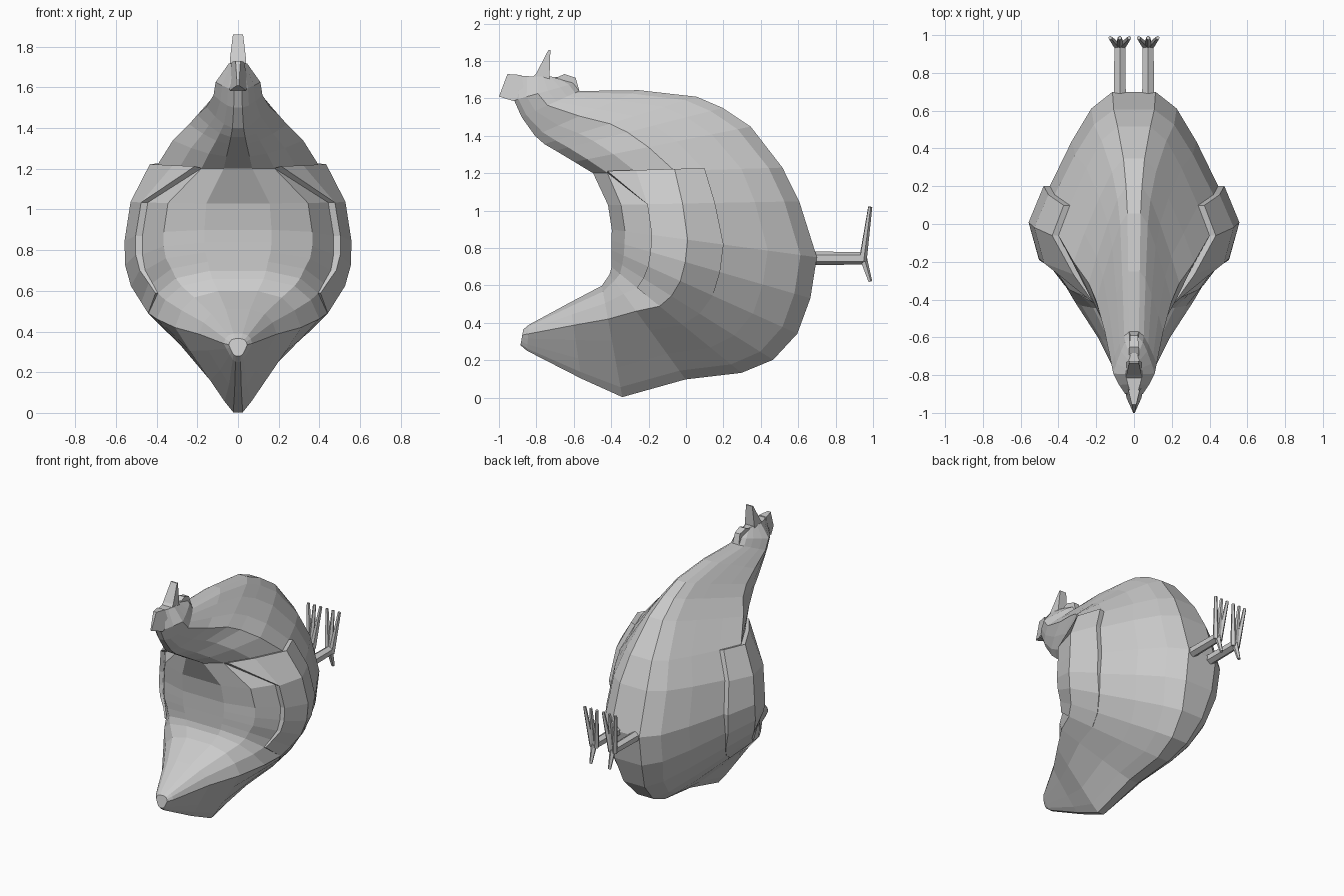
import bpy, bmesh
from math import sin, cos, radians
from mathutils import Vector

if "Cube" in bpy.data.objects:
    bpy.data.objects.remove(bpy.data.objects["Cube"])


def finish(bm, name):
    bmesh.ops.recalc_face_normals(bm, faces=bm.faces[:])
    me = bpy.data.meshes.new(name)
    bm.to_mesh(me)
    bm.free()
    ob = bpy.data.objects.new(name, me)
    bpy.context.collection.objects.link(ob)
    return ob


def slab(name, pts):
    """Side profile of (y, z, half width) points, closed left to right."""
    bm = bmesh.new()
    a = [bm.verts.new((w, y, z)) for y, z, w in pts]
    b = [bm.verts.new((-w, y, z)) for y, z, w in pts]
    bm.faces.new(a)
    bm.faces.new(b[::-1])
    for i in range(len(pts)):
        j = (i + 1) % len(pts)
        bm.faces.new((a[i], b[i], b[j], a[j]))
    return finish(bm, name)


def rod(bm, p, q, r1, r2, sides):
    """Tapered rod between two points."""
    p, q = Vector(p), Vector(q)
    rot = (q - p).to_track_quat('Z', 'Y').to_matrix().to_4x4()
    rot.translation = (p + q) / 2
    bmesh.ops.create_cone(bm, cap_ends=True, segments=sides, radius1=r1,
                          radius2=r2, depth=(q - p).length, matrix=rot)


# Body cross-sections, tail to head:
# back y, z, belly y, z, half width, widest fraction, belly taper
SECTIONS = [
    (-.87, .365, -.885, .28, .045, .35, .4),
    (-.84, .39, -.85, .25, .07, .35, .6),
    (-.62, .51, -.56, .10, .19, .3, .8),
    (-.45, .60, -.34, 0, .31, .3, .83),
    (-.41, .66, 0, .095, .40, .35, .8),
    (-.40, .70, .30, .13, .44, .37, .78),
    (-.40, .745, .47, .20, .47, .37, .7),
    (-.40, .79, .60, .34, .51, .37, .62),
    (-.40, .84, .67, .53, .525, .37, .52),
    (-.40, .90, .705, .75, .525, .37, .5),
    (-.42, 1.03, .61, 1.05, .495, .39, .5),
    (-.50, 1.20, .52, 1.23, .40, .43, .5),
    (-.60, 1.26, .35, 1.45, .32, .42, .6),
    (-.70, 1.32, .20, 1.55, .24, .43, .6),
    (-.76, 1.355, .06, 1.61, .20, .43, .6),
    (-.81, 1.40, -.25, 1.645, .155, .43, .55),
    (-.88, 1.50, -.57, 1.64, .12, .45, .5),
    (-.92, 1.59, -.60, 1.68, .11, .40, .5),
    (-.91, 1.72, -.68, 1.715, .045, .5, .5),
]
HALF = [7, 35, 62, 90, 106, 128, 150, 173]
ANGLES = HALF + [360 - a for a in reversed(HALF)]
N = len(ANGLES)

bm = bmesh.new()
rings = []
for n, (by, bz, ky, kz, w, m, q) in enumerate(SECTIONS):
    ring = []
    for a in ANGLES:
        u, v = -cos(radians(a)), sin(radians(a))
        f = m + u * ((1 - m) if u > 0 else m)
        if u > 0:
            x = w * (1 - q * u) * abs(v) ** .4
        else:
            x = w * (1 + (.5 if n > 10 else .1) * u) * abs(v) ** .5
        x = x if v > 0 else -x
        ring.append(bm.verts.new((x, by + (ky - by) * f, bz + (kz - bz) * f)))
    rings.append(ring)
wing = []
for i in range(len(rings) - 1):
    for j in range(N):
        k = (j + 1) % N
        a, b, c, d = rings[i][j], rings[i][k], rings[i + 1][k], rings[i + 1][j]
        side = min(j, 14 - j)
        if i == 10 and side == 1:    # slanted shoulder corner of the wing
            tris = ((b, c, d), (a, b, d)) if j == 1 else ((a, c, d), (a, b, c))
            wing.append(bm.faces.new(tris[0]))
            bm.faces.new(tris[1])
            continue
        f = bm.faces.new((a, b, c, d))
        if 5 <= i <= 10 and 2 <= side <= 3:
            wing.append(f)
bm.faces.new(rings[0])
bm.faces.new(rings[-1])
# Folded wings: raised patches that fade out toward the tail
ext = bmesh.ops.extrude_face_region(bm, geom=wing)
bmesh.ops.delete(bm, geom=wing, context='FACES')
for v in [g for g in ext['geom'] if isinstance(g, bmesh.types.BMVert)]:
    lift = .033 * max(.05, min(1, (v.co.z - .5) / .25))
    v.co.x += lift if v.co.x > 0 else -lift
    if v.co.z > 1.15:
        v.co.z += .01
finish(bm, "body")

# Head details
slab("beak", [(-.83, 1.70, .04), (-.80, 1.735, .04), (-.735, 1.86, .025),
              (-.725, 1.86, .025), (-.73, 1.70, .04)])
slab("comb", [(-1.0, 1.61, .004), (-.955, 1.73, .012), (-.88, 1.725, .03),
              (-.86, 1.62, .05), (-.92, 1.585, .04)])
slab("wattle", [(-.74, 1.69, .03), (-.65, 1.73, .025), (-.59, 1.71, .02),
                (-.57, 1.64, .025), (-.72, 1.58, .03)])

# Legs and feet
for s, side in ((1, "right"), (-1, "left")):
    x = .075 * s
    bm = bmesh.new()
    rod(bm, (x, .58, .745), (x, .945, .745), .038, .033, 6)
    for dx in (-.05, 0, .05):
        rod(bm, (x + dx * .3, .945, .73), (x + dx, .985, 1.02), .021, .011, 5)
    rod(bm, (x, .945, .75), (x, .985, .62), .022, .011, 5)
    finish(bm, side + "_leg")
